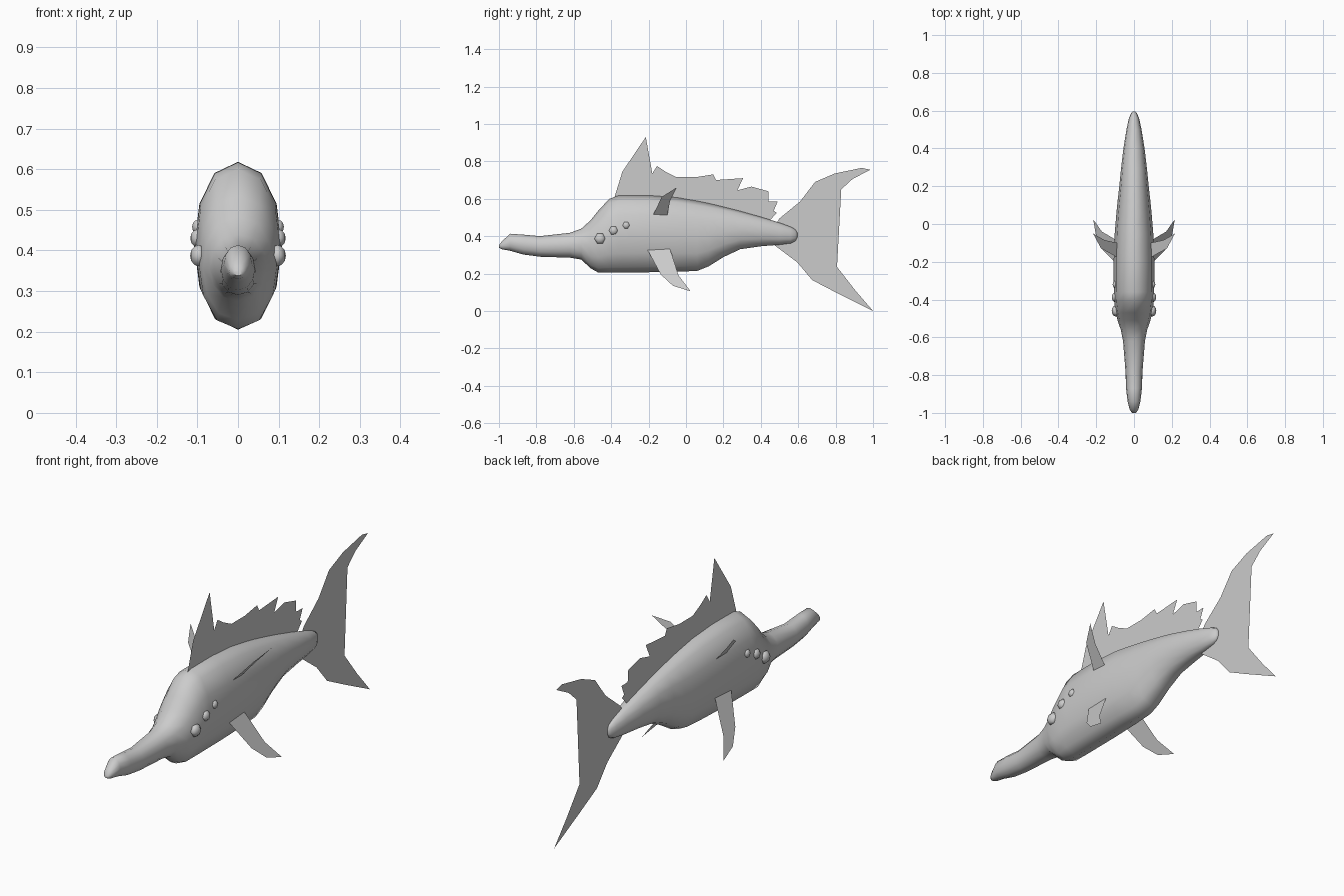
import bpy, bmesh, math


def add_mesh(name, bm):
    bmesh.ops.recalc_face_normals(bm, faces=bm.faces)
    mesh = bpy.data.meshes.new(name)
    bm.to_mesh(mesh)
    bm.free()
    obj = bpy.data.objects.new(name, mesh)
    bpy.context.collection.objects.link(obj)
    return obj


def fin(name, outline, x_of_z=lambda z: 0.0):
    """Thin single-sheet fin from a (y, z) outline."""
    bm = bmesh.new()
    bm.faces.new([bm.verts.new((x_of_z(z), y, z)) for y, z in outline])
    bmesh.ops.triangulate(bm, faces=bm.faces)
    return add_mesh(name, bm)


def smooth(obj, angle):
    bpy.ops.object.select_all(action='DESELECT')
    obj.select_set(True)
    bpy.context.view_layer.objects.active = obj
    bpy.ops.object.shade_smooth_by_angle(angle=math.radians(angle))


# Body: lofted rings (y, bottom z, top z, half width)
sections = [
    (-1.00, .338, .352, .010), (-.985, .330, .372, .022), (-.94, .322, .413, .034),
    (-.87, .302, .408, .042), (-.78, .290, .400, .045), (-.62, .285, .418, .058),
    (-.56, .275, .440, .070), (-.51, .228, .485, .087), (-.47, .206, .535, .097),
    (-.41, .205, .600, .105), (-.36, .205, .617, .107), (-.20, .207, .618, .108),
    (-.05, .210, .607, .102), (.06, .214, .588, .093), (.12, .238, .576, .087),
    (.20, .288, .557, .078), (.29, .330, .534, .069), (.40, .346, .503, .056),
    (.50, .354, .472, .040), (.56, .362, .450, .027), (.585, .374, .436, .016),
    (.595, .392, .418, .007),
]
SIDES = 12
bm = bmesh.new()
rings = []
for y, lo, hi, w in sections:
    ring = []
    for i in range(SIDES):
        a = 2 * math.pi * i / SIDES
        s, c = math.sin(a), math.cos(a)
        x = w * math.copysign(abs(s) ** 0.9, s)
        ring.append(bm.verts.new((x, y, (lo + hi) / 2 + (hi - lo) / 2 * c)))
    rings.append(ring)
for r0, r1 in zip(rings, rings[1:]):
    for i in range(SIDES):
        j = (i + 1) % SIDES
        bm.faces.new((r0[i], r0[j], r1[j], r1[i]))
bm.faces.new(rings[0])
bm.faces.new(rings[-1])
smooth(add_mesh("body", bm), 60)

# Ragged dorsal sail
fin("dorsal_fin", [
    (-.385, .60), (-.34, .745), (-.215, .93), (-.20, .81), (-.18, .735), (-.155, .775),
    (-.11, .745), (-.05, .715), (.05, .715), (.145, .73), (.16, .70), (.305, .71),
    (.275, .645), (.35, .665), (.325, .61), (.44, .64), (.40, .585), (.49, .585),
    (.455, .545), (.485, .525), (.445, .48), (.30, .50), (0, .57), (-.30, .59)])

# Forked tail
fin("tail_fin", [
    (.48, .465), (.50, .495), (.61, .585), (.69, .69), (.795, .735), (.94, .765),
    (.985, .755), (.89, .705), (.83, .65), (.80, .56), (.735, .54), (.80, .52),
    (.78, .40), (.80, .33), (.765, .25), (.80, .245), (.905, .11), (1.0, 0),
    (.80, .10), (.675, .165), (.595, .26), (.475, .35), (.45, .41)])

# Side parts, mirrored left and right
for side, s in (("right", 1), ("left", -1)):
    fin(f"upper_side_fin_{side}", [
        (-.178, .51), (-.16, .545), (-.13, .61), (-.05, .66), (-.085, .59), (-.10, .51)],
        lambda z: s * (.088 + (z - .51) * .86))
    fin(f"lower_side_fin_{side}", [
        (-.205, .325), (-.09, .342), (-.075, .30), (-.04, .19), (.025, .105),
        (-.07, .135), (-.135, .195)],
        lambda z: s * (.088 + (.342 - z) * .54))
    # Row of three eyes
    for n, (x, y, z, r) in enumerate([(.097, -.46, .387, .030),
                                      (.100, -.388, .43, .025),
                                      (.099, -.32, .458, .020)]):
        bpy.ops.mesh.primitive_uv_sphere_add(
            segments=6, ring_count=6, radius=r, location=(s * x, y, z),
            rotation=(0, math.pi / 2, 0))
        eye = bpy.context.object
        eye.name = f"eye_{n + 1}_{side}"
        eye.scale.z = 0.7
        smooth(eye, 60)
